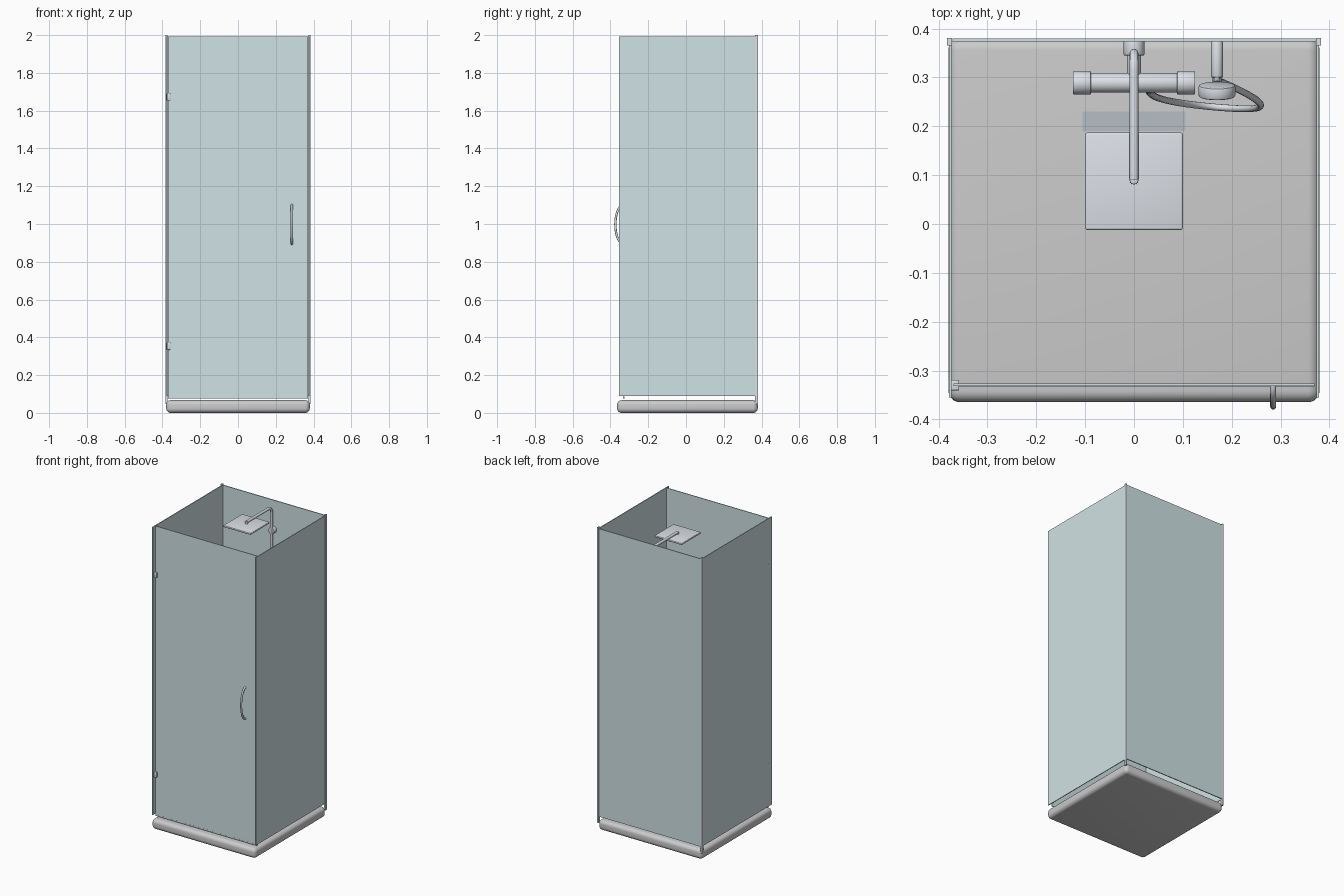
import bpy
from math import radians, sin, cos, pi
from mathutils import Vector

if "Cube" in bpy.data.objects:
    bpy.data.objects.remove(bpy.data.objects["Cube"])


def material(name, rgb):
    m = bpy.data.materials.new(name)
    m.diffuse_color = (*rgb, 1)
    m.use_nodes = True
    m.node_tree.nodes["Principled BSDF"].inputs["Base Color"].default_value = m.diffuse_color
    return m


GLASS = material("glass", (0.63, 0.76, 0.78))
CHROME = material("chrome", (0.72, 0.75, 0.80))
STEEL = material("drain_steel", (0.46, 0.52, 0.56))


def finish(ob, name, mat):
    ob.name = name
    if mat:
        ob.data.materials.append(mat)
    return ob


def smooth(ob):
    bpy.context.view_layer.objects.active = ob
    ob.select_set(True)
    bpy.ops.object.shade_smooth_by_angle(angle=radians(35))
    ob.select_set(False)


def box(name, lo, hi, mat=None, bevel=0, segments=3):
    lo, hi = Vector(lo), Vector(hi)
    bpy.ops.mesh.primitive_cube_add(size=1, location=(lo + hi) / 2)
    ob = bpy.context.object
    ob.scale = hi - lo
    bpy.ops.object.transform_apply(location=False, rotation=False, scale=True)
    if bevel:
        b = ob.modifiers.new("bevel", 'BEVEL')
        b.width, b.segments = bevel, segments
        bpy.ops.object.modifier_apply(modifier="bevel")
        smooth(ob)
    return finish(ob, name, mat)


def rod(name, a, b, radius, mat=CHROME, bevel=0.002):
    a, b = Vector(a), Vector(b)
    bpy.ops.mesh.primitive_cylinder_add(vertices=32, radius=radius, depth=(b - a).length,
                                        location=(a + b) / 2)
    ob = bpy.context.object
    ob.rotation_euler = (b - a).to_track_quat('Z', 'Y').to_euler()
    m = ob.modifiers.new("bevel", 'BEVEL')
    m.width, m.segments = bevel, 2
    bpy.ops.object.modifier_apply(modifier="bevel")
    smooth(ob)
    return finish(ob, name, mat)


def tube(name, points, radius, curved=False, mat=CHROME):
    cu = bpy.data.curves.new(name, 'CURVE')
    cu.dimensions = '3D'
    cu.bevel_depth, cu.bevel_resolution, cu.use_fill_caps = radius, 4, True
    cu.resolution_u = 8
    sp = cu.splines.new('NURBS' if curved else 'POLY')
    sp.points.add(len(points) - 1)
    for p, co in zip(sp.points, points):
        p.co = (*co, 1)
    if curved:
        sp.order_u, sp.use_endpoint_u = 4, True
    ob = bpy.data.objects.new(name, cu)
    bpy.context.collection.objects.link(ob)
    bpy.context.view_layer.objects.active = ob
    ob.select_set(True)
    bpy.ops.object.convert(target='MESH')
    ob = bpy.context.object
    smooth(ob)
    return finish(ob, name, mat)


# Tray with rounded edges and a flush linear drain
box("shower_tray", (-0.38, -0.365, 0), (0.38, 0.38, 0.067), bevel=0.024, segments=6)
box("linear_drain", (-0.105, 0.19, 0.06), (0.105, 0.23, 0.068), STEEL)

# Glass walls and door
box("back_glass", (-0.372, 0.374, 0.09), (0.372, 0.38, 1.993), GLASS)
box("door_glass", (-0.37, -0.332, 0.085), (0.37, -0.327, 1.993), GLASS)
box("door_seal", (-0.37, -0.3325, 0.077), (0.37, -0.3265, 0.086), GLASS)
for side, s in (("left", -1), ("right", 1)):
    x0, x1 = sorted((s * 0.374, s * 0.379))
    box(side + "_glass", (x0, -0.355, 0.09), (x1, 0.372, 1.993), GLASS)
    # Wall channel in the back corner
    x0, x1 = sorted((s * 0.373, s * 0.383))
    box(side + "_wall_channel", (x0, 0.366, 0.047), (x1, 0.381, 2.0), CHROME)

# Hinges
for name, z in (("lower_hinge", 0.353), ("upper_hinge", 1.672)):
    box(name, (-0.38, -0.341, z - 0.019), (-0.358, -0.319, z + 0.019), CHROME, 0.002, 2)

# Bowed door handle
arc = [(0.285, -0.331 - 0.043 * cos(t), 0.998 + 0.103 * sin(t))
       for t in (radians(-90 + 10 * i) for i in range(19))]
tube("door_handle", arc, 0.006)

# Riser pipe bending over into the overhead arm
R, Y, Z = 0.035, 0.35, 1.958
bend = [(0, Y - R + R * cos(a), Z - R + R * sin(a))
        for a in (i * pi / 16 for i in range(9))]
tube("riser_and_arm", [(0, Y, 1.0)] + bend + [(0, 0.09, Z)], 0.009)
rod("wall_bracket", (0, 0.345, 1.8), (0, 0.379, 1.8), 0.021)

# Square overhead rose
box("overhead_rose", (-0.1, -0.012, 1.936), (0.1, 0.187, 1.948), CHROME, 0.004, 3)
rod("rose_joint", (0, 0.09, 1.945), (0, 0.09, 1.962), 0.009)

# Mixer bar with end knobs
rod("mixer_bar", (-0.1, 0.289, 1.0), (0.1, 0.289, 1.0), 0.02)
for side, s in (("left", -1), ("right", 1)):
    rod(side + "_mixer_knob", (s * 0.088, 0.289, 1.0), (s * 0.125, 0.289, 1.0), 0.0235)
rod("mixer_inlet", (0, 0.289, 1.0), (0, 0.374, 1.0), 0.014)

# Hand shower, its holder and the hanging hose
rod("hand_shower_head", (0.17, 0.285, 1.25), (0.17, 0.26, 1.245), 0.038, bevel=0.005)
tube("hand_shower_grip", [(0.17, 0.275, 1.24), (0.17, 0.285, 1.2), (0.17, 0.295, 1.05)], 0.01)
rod("hand_shower_holder", (0.17, 0.3, 1.09), (0.17, 0.374, 1.09), 0.012)
tube("hose", [(0.03, 0.275, 0.985), (0.03, 0.265, 0.85), (0.06, 0.25, 0.5), (0.2, 0.235, 0.42),
              (0.28, 0.235, 0.6), (0.23, 0.27, 0.85), (0.17, 0.295, 0.95), (0.17, 0.295, 1.06)],
     0.007, curved=True)
